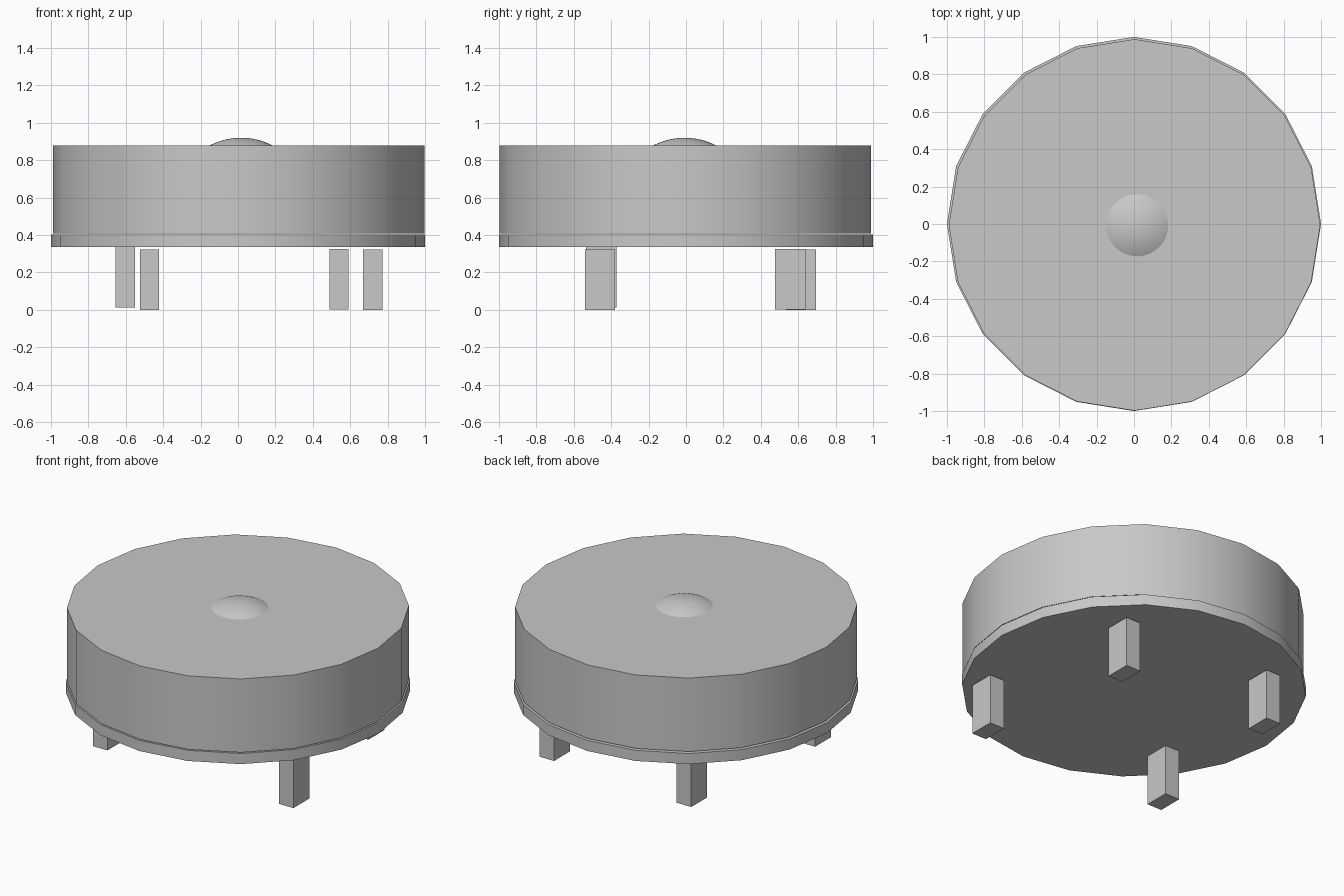
import bpy
import bmesh
import math
from mathutils import Matrix, Vector

old = bpy.data.objects.get("Cube")
if old:
    bpy.data.objects.remove(old, do_unlink=True)

# Single grey finish
grey = bpy.data.materials.new("plain grey")
grey.use_nodes = True
colour = (0.58, 0.58, 0.58, 1)
grey.diffuse_color = colour
grey.node_tree.nodes["Principled BSDF"].inputs["Base Color"].default_value = colour


def finish(name, bm, location, smooth=False):
    mesh = bpy.data.meshes.new(name)
    bm.to_mesh(mesh)
    bm.free()
    mesh.materials.append(grey)
    obj = bpy.data.objects.new(name, mesh)
    obj.location = location
    bpy.context.collection.objects.link(obj)
    if smooth:
        bpy.ops.object.select_all(action='DESELECT')
        obj.select_set(True)
        bpy.context.view_layer.objects.active = obj
        bpy.ops.object.shade_smooth_by_angle(angle=math.radians(30))
    return obj


def disc(name, x, y, radius, bottom, top):
    bm = bmesh.new()
    bmesh.ops.create_cone(bm, cap_ends=True, segments=20, radius1=radius,
                          radius2=radius, depth=top - bottom)
    finish(name, bm, (x, y, (bottom + top) / 2), smooth=True)


def leg(name, x, y, bottom):
    bm = bmesh.new()
    bmesh.ops.create_cube(bm, size=1, matrix=Matrix.Diagonal((0.103, 0.162, 0.322, 1)))
    finish(name, bm, (x, y, bottom + 0.161))


# Drum resting just above a slightly wider base plate
disc("base_plate", 0, 0, 1, 0.335, 0.403)
disc("drum", 0.003, -0.005, 0.993, 0.409, 0.88)

# Shallow round cap: the top slice of a larger ball
ball = 0.364
bm = bmesh.new()
bmesh.ops.create_uvsphere(bm, u_segments=32, v_segments=64, radius=ball)
bmesh.ops.bisect_plane(bm, geom=bm.verts[:] + bm.edges[:] + bm.faces[:],
                       plane_co=Vector((0, 0, ball - 0.04)),
                       plane_no=Vector((0, 0, 1)), clear_inner=True)
finish("top_dome", bm, (0.017, -0.007, 0.92 - ball), smooth=True)

# Four unevenly placed legs
leg("front_left_leg", 0.72, -0.46, 0)
leg("front_right_leg", -0.603, -0.453, 0.013)
leg("back_left_leg", 0.54, 0.557, 0.002)
leg("back_right_leg", -0.473, 0.615, 0)
